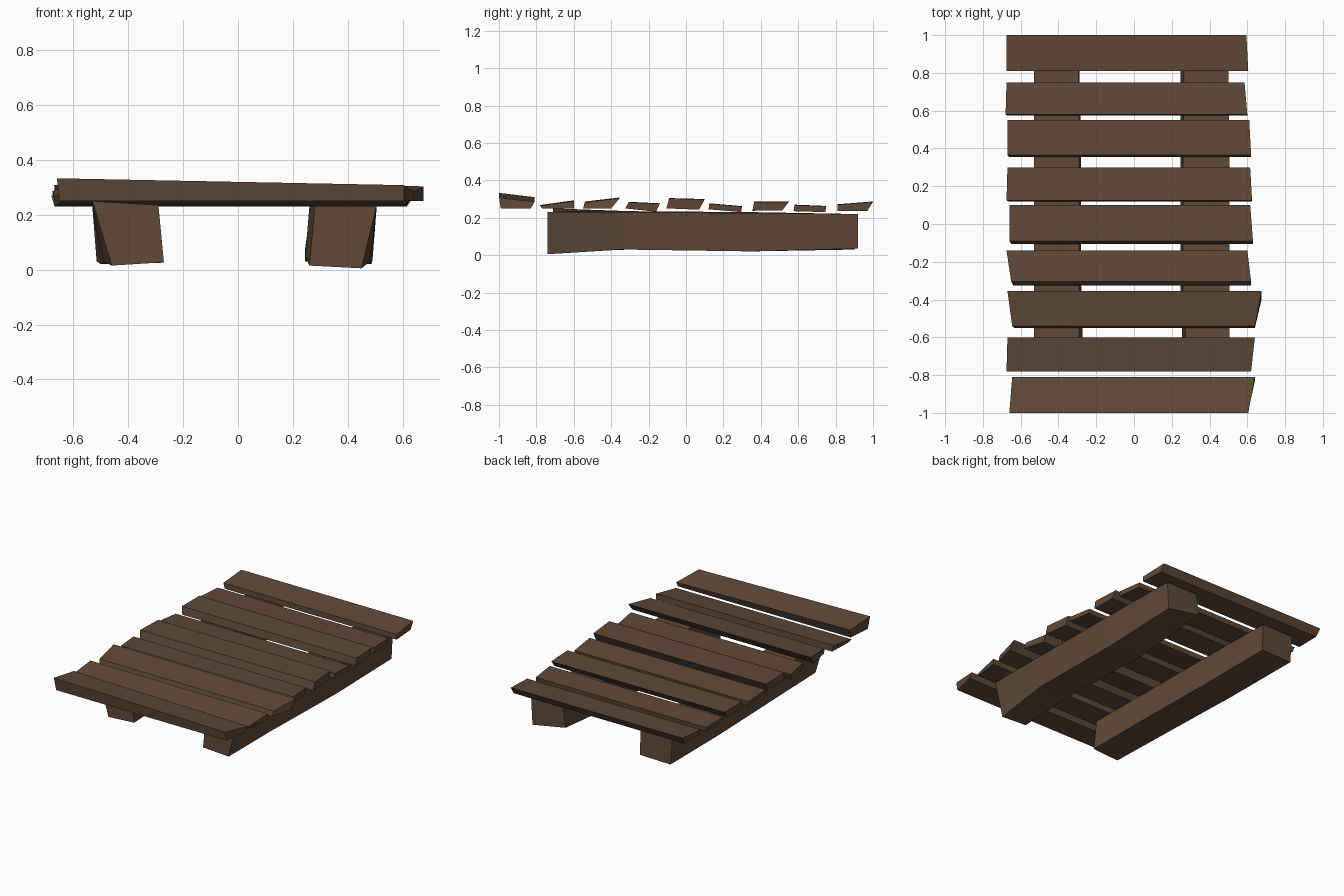
import bpy, bmesh

wood = bpy.data.materials.new("dark_wood")
wood.diffuse_color = (0.115, 0.068, 0.04, 1)


def loft(name, rings):
    """Skin a row of four-cornered sections into one closed timber."""
    bm = bmesh.new()
    rows = [[bm.verts.new(p) for p in ring] for ring in rings]
    for a, b in zip(rows, rows[1:]):
        for i in range(4):
            j = (i + 1) % 4
            bm.faces.new((a[i], a[j], b[j], b[i]))
    bm.faces.new(rows[0])
    bm.faces.new(rows[-1])
    bmesh.ops.recalc_face_normals(bm, faces=bm.faces)
    mesh = bpy.data.meshes.new(name)
    bm.to_mesh(mesh)
    bm.free()
    mesh.materials.append(wood)
    obj = bpy.data.objects.new(name, mesh)
    bpy.context.collection.objects.link(obj)


# Slats: (y, z) section as bottom front, top front, top back, bottom back;
# then x of left front/back, right front/back, and drop of the right end
slats = [
    ([(-.99, .25), (-1, .333), (-.81, .31), (-.83, .25)], (-.66, -.645, .605, .64), .025),
    ([(-.77, .25), (-.78, .268), (-.60, .293), (-.60, .25)], (-.675, -.67, .62, .64), .004),
    ([(-.55, .25), (-.54, .287), (-.355, .308), (-.40, .25)], (-.645, -.67, .64, .675), .004),
    ([(-.325, .25), (-.305, .285), (-.14, .277), (-.16, .232)], (-.65, -.675, .62, .60), .002),
    ([(-.105, .25), (-.09, .305), (.10, .30), (.07, .243)], (-.66, -.66, .63, .615), .002),
    ([(.12, .245), (.125, .277), (.30, .262), (.295, .23)], (-.675, -.67, .625, .615), .002),
    ([(.355, .237), (.365, .287), (.55, .287), (.515, .24)], (-.67, -.67, .62, .61), .002),
    ([(.575, .235), (.58, .27), (.75, .263), (.745, .23)], (-.68, -.675, .60, .585), .002),
    ([(.81, .235), (.81, .272), (1.0, .287), (.97, .237)], (-.675, -.675, .605, .595), .002),
]
for n, (sec, (lf, lb, rf, rb), drop) in enumerate(slats, 1):
    left = [(x, y, z) for x, (y, z) in zip((lf + .01, lf, lb, lb + .01), sec)]
    right = [(x, y, z - d) for x, d, (y, z) in
             zip((rf, rf, rb, rb), (0, drop, drop, 0), sec)]
    loft(f"slat_{n}", [left, right])

# Bearers: slightly bent beams, sections bottom left, top left, top right, bottom right
left_bearer = [
    (-.71, [(-.46, .015), (-.53, .25), (-.29, .235), (-.27, .027)]),
    (-.30, [(-.49, .03), (-.53, .235), (-.29, .23), (-.28, .035)]),
    (.35, [(-.50, .02), (-.53, .23), (-.29, .225), (-.28, .025)]),
    (.90, [(-.515, .03), (-.53, .22), (-.295, .22), (-.29, .035)]),
]
right_bearer = [
    (-.74, [(.26, .015), (.28, .232), (.505, .232), (.45, .005)]),
    (-.34, [(.245, .05), (.26, .23), (.505, .23), (.48, .03)]),
    (.35, [(.245, .03), (.26, .225), (.505, .225), (.485, .02)]),
    (.92, [(.245, .08), (.265, .22), (.50, .22), (.49, .035)]),
]
for name, rings in (("left_bearer", left_bearer), ("right_bearer", right_bearer)):
    loft(name, [[(x, y, z) for x, z in ring] for y, ring in rings])
